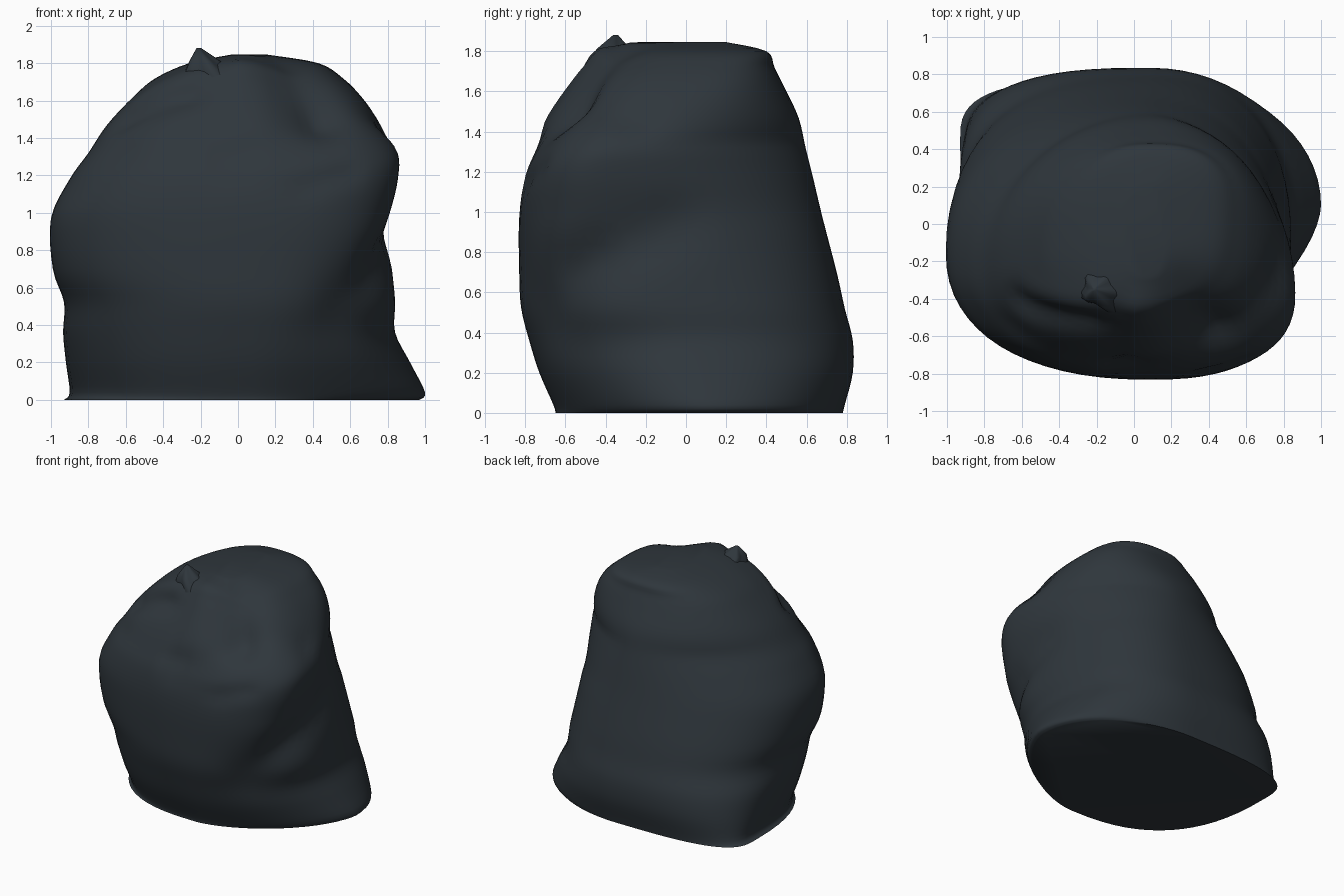
import bpy, bmesh, math
from mathutils import Vector

if "Cube" in bpy.data.objects:
    bpy.data.objects.remove(bpy.data.objects["Cube"])

# one dark plastic colour
plastic = bpy.data.materials.new("dark slate plastic")
plastic.diffuse_color = (0.028, 0.037, 0.045, 1)
plastic.use_nodes = True
plastic.node_tree.nodes["Principled BSDF"].inputs["Base Color"].default_value = plastic.diffuse_color

# z, left, right, front, back, y of left bulge, y of right bulge
SECTIONS = [
    (0.00, -0.93, 0.97, -0.65, 0.78, 0.44, 0.10),
    (0.04, -0.90, 1.00, -0.66, 0.79, 0.42, 0.10),
    (0.20, -0.92, 0.92, -0.73, 0.83, 0.28, 0.06),
    (0.36, -0.935, 0.84, -0.78, 0.83, 0.15, 0.00),
    (0.52, -0.93, 0.84, -0.82, 0.79, 0.00, -0.10),
    (0.70, -0.99, 0.83, -0.83, 0.75, -0.10, -0.20),
    (0.97, -1.00, 0.82, -0.83, 0.68, -0.16, -0.34),
    (1.18, -0.90, 0.855, -0.80, 0.63, -0.18, -0.38),
    (1.32, -0.80, 0.855, -0.74, 0.595, -0.17, -0.33),
    (1.47, -0.70, 0.77, -0.66, 0.56, -0.14, -0.18),
    (1.62, -0.56, 0.66, -0.56, 0.49, -0.10, -0.02),
    (1.72, -0.44, 0.56, -0.49, 0.44, -0.06, 0.05),
    (1.80, -0.26, 0.43, -0.42, 0.40, -0.02, 0.08),
    (1.845, -0.04, 0.16, -0.28, 0.20, -0.04, -0.04),
]

# corner squareness by height:
# back right, back left, front left, front right
CORNERS = [(0.0, 2.0, 3.2, 2.6, 1.6), (0.5, 2.3, 2.6, 2.3, 2.2),
           (0.9, 2.3, 2.2, 2.25, 2.6), (1.35, 1.8, 1.9, 2.4, 2.6),
           (1.85, 2.8, 2.4, 2.8, 2.6)]

# folds and swells: start, end, radius, height along the normal
FOLDS = [
    ((0.80, -0.60, 0.70), (0.85, -0.05, 0.93), 0.13, -0.04),
    ((0.60, -0.72, 0.50), (0.80, -0.45, 0.75), 0.18, -0.045),
    ((0.28, -0.35, 1.70), (0.42, -0.56, 1.48), 0.15, -0.09),
    ((0.45, -0.52, 1.50), (0.75, -0.25, 1.45), 0.11, -0.03),
    ((0.03, -0.45, 1.75), (0.10, -0.66, 1.45), 0.09, 0.03),
    ((-0.05, -0.74, 1.32), (0.00, -0.80, 1.18), 0.06, -0.03),
    ((0.35, -0.80, 1.14), (0.60, -0.72, 1.22), 0.06, -0.02),
    ((-0.80, -0.42, 1.08), (-0.60, -0.50, 1.28), 0.08, -0.025),
    ((-0.60, -0.42, 1.50), (-0.25, -0.50, 1.62), 0.08, -0.04),
    ((-0.55, -0.38, 1.60), (-0.25, -0.42, 1.72), 0.08, 0.02),
]


def spline(a, b, c, d, t):
    """Point between b and c on a smooth curve."""
    return 0.5 * (2*b + (c-a)*t + (2*a-5*b+4*c-d)*t*t + (3*b-a-3*c+d)*t**3)


def squareness(z, quarter):
    for lo, hi in zip(CORNERS, CORNERS[1:]):
        if z <= hi[0]:
            break
    t = (z - lo[0]) / (hi[0] - lo[0])
    return lo[quarter + 1] * (1 - t) + hi[quarter + 1] * t


def section(row, count=64, cx=0.08):
    """Lopsided rounded outline."""
    z, x0, x1, y0, y1, yl, yr = row
    pts = []
    for i in range(count):
        a = math.tau * i / count
        c, s = math.cos(a), math.sin(a)
        n = squareness(z, i * 4 // count)
        u, v = abs(c) ** (2/n), abs(s) ** (2/n)
        x = cx + u * ((x1 if c > 0 else x0) - cx)
        ym = yr if c > 0 else yl
        pts.append((x, ym + v * ((y1 if s > 0 else y0) - ym), z))
    return pts


def loft(bm, rings):
    rows = [[bm.verts.new(p) for p in r] for r in rings]
    for lo, hi in zip(rows, rows[1:]):
        for i in range(len(lo)):
            j = (i + 1) % len(lo)
            bm.faces.new((lo[i], lo[j], hi[j], hi[i]))
    bm.faces.new(rows[0][::-1])
    bm.faces.new(rows[-1])
    bm.normal_update()


def finish(bm, name, angle):
    mesh = bpy.data.meshes.new(name)
    bm.to_mesh(mesh)
    bm.free()
    mesh.materials.append(plastic)
    ob = bpy.data.objects.new(name, mesh)
    bpy.context.collection.objects.link(ob)
    bpy.ops.object.select_all(action='DESELECT')
    bpy.context.view_layer.objects.active = ob
    ob.select_set(True)
    bpy.ops.object.shade_smooth_by_angle(angle=math.radians(angle))
    return ob


# filled sack: smooth loft through the sections
rows = []
for k in range(len(SECTIONS) - 1):
    q = [SECTIONS[min(max(k + o, 0), len(SECTIONS) - 1)] for o in (-1, 0, 1, 2)]
    for t in (0, 0.25, 0.5, 0.75):
        rows.append([spline(*v, t) for v in zip(*q)])
rows.append(SECTIONS[-1])
bm = bmesh.new()
loft(bm, [section(r) for r in rows])

# press folds into the sack
moves = []
for v in bm.verts:
    h = 0
    for a, b, r, height in FOLDS:
        a, b = Vector(a), Vector(b)
        t = max(0, min(1, (v.co - a).dot(b - a) / (b - a).length_squared))
        h += height * math.exp(-((v.co - a.lerp(b, t)).length / r) ** 2)
    moves.append(v.normal * h)
for v, m in zip(bm.verts, moves):
    v.co += m
finish(bm, "sack_body", 60)

# gathered neck: pleated tuft that leans to its tip
bm = bmesh.new()
rings = []
for z, r, x, y in ((1.62, 0.20, -0.12, -0.28), (1.74, 0.15, -0.14, -0.31),
                   (1.81, 0.08, -0.18, -0.36), (1.88, 0.012, -0.21, -0.35)):
    ring = []
    for i in range(24):
        a = math.tau * i / 24
        rr = r * (1 + 0.12 * math.cos(5 * a + 0.6))
        ring.append((x + rr * math.cos(a), y + rr * math.sin(a), z))
    rings.append(ring)
loft(bm, rings)
finish(bm, "gathered_neck", 75)
